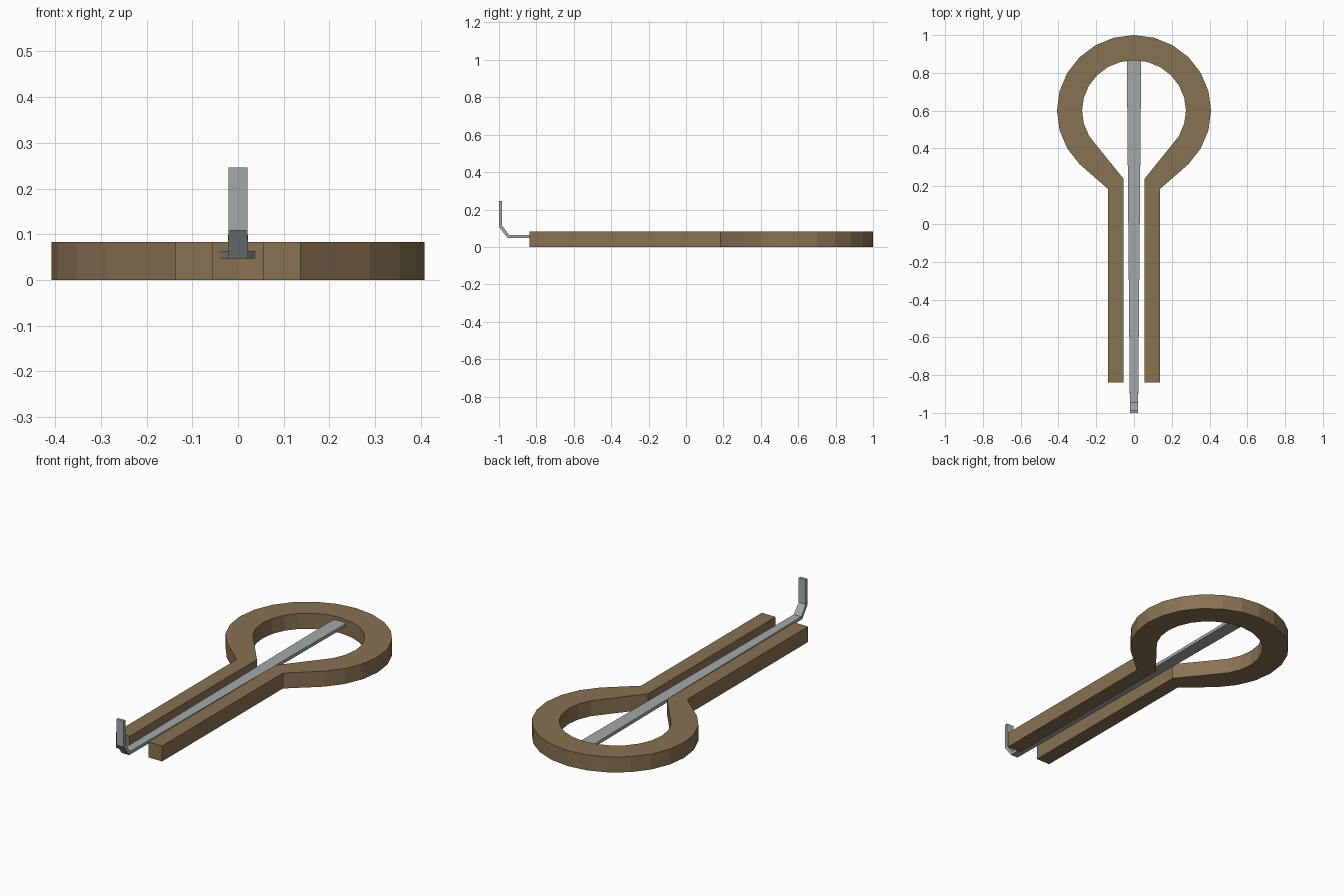
import bpy, bmesh
from math import cos, sin, radians

if "Cube" in bpy.data.objects:
    bpy.data.objects.remove(bpy.data.objects["Cube"])


def material(name, rgb):
    m = bpy.data.materials.new(name)
    m.diffuse_color = (*rgb, 1)
    m.use_nodes = True
    m.node_tree.nodes["Principled BSDF"].inputs["Base Color"].default_value = m.diffuse_color
    return m


def finish(name, bm, mat=None):
    bmesh.ops.recalc_face_normals(bm, faces=bm.faces)
    me = bpy.data.meshes.new(name)
    bm.to_mesh(me)
    bm.free()
    ob = bpy.data.objects.new(name, me)
    bpy.context.collection.objects.link(ob)
    if mat:
        me.materials.append(mat)
    return ob


def right_side(rx, ry, neck, foot):
    # arc from the top of the bow down to the neck, then the straight arm
    arc = [(rx * cos(radians(a)), 0.6 + ry * sin(radians(a)))
           for a in range(90, -46, -15)]
    return arc + [neck, foot]


# Frame: open bow with two parallel arms, extruded upwards
outer = right_side(0.408, 0.40, (0.137, 0.185), (0.137, -0.838))
inner = right_side(0.275, 0.267, (0.056, 0.24), (0.056, -0.838))
outer = [(-x, y) for x, y in outer[:0:-1]] + outer
inner = [(-x, y) for x, y in inner[:0:-1]] + inner

bm = bmesh.new()
vo = [bm.verts.new((x, y, 0)) for x, y in outer]
vi = [bm.verts.new((x, y, 0)) for x, y in inner]
faces = [bm.faces.new((vo[i], vo[i + 1], vi[i + 1], vi[i]))
         for i in range(len(vo) - 1)]
ext = bmesh.ops.extrude_face_region(bm, geom=faces, use_keep_orig=True)
top = [g for g in ext["geom"] if isinstance(g, bmesh.types.BMVert)]
bmesh.ops.translate(bm, verts=top, vec=(0, 0, 0.083))
finish("frame", bm, material("bronze", (0.25, 0.17, 0.085)))

# Tongue: tapered strip with an upturned trigger; (half width, lower yz, upper yz)
sections = [(0.038, (0.868, 0.047), (0.868, 0.064)),
            (0.022, (-0.953, 0.047), (-0.945, 0.064)),
            (0.021, (-1.0, 0.108), (-0.984, 0.114)),
            (0.021, (-1.0, 0.246), (-0.984, 0.246))]
bm = bmesh.new()
rings = [[bm.verts.new(p) for p in ((-w, *lo), (w, *lo), (w, *hi), (-w, *hi))]
         for w, lo, hi in sections]
for a, b in zip(rings, rings[1:]):
    for i in range(4):
        j = (i + 1) % 4
        bm.faces.new((a[i], a[j], b[j], b[i]))
bm.faces.new(rings[0])
bm.faces.new(rings[-1])
finish("tongue", bm, material("steel", (0.36, 0.4, 0.4)))
